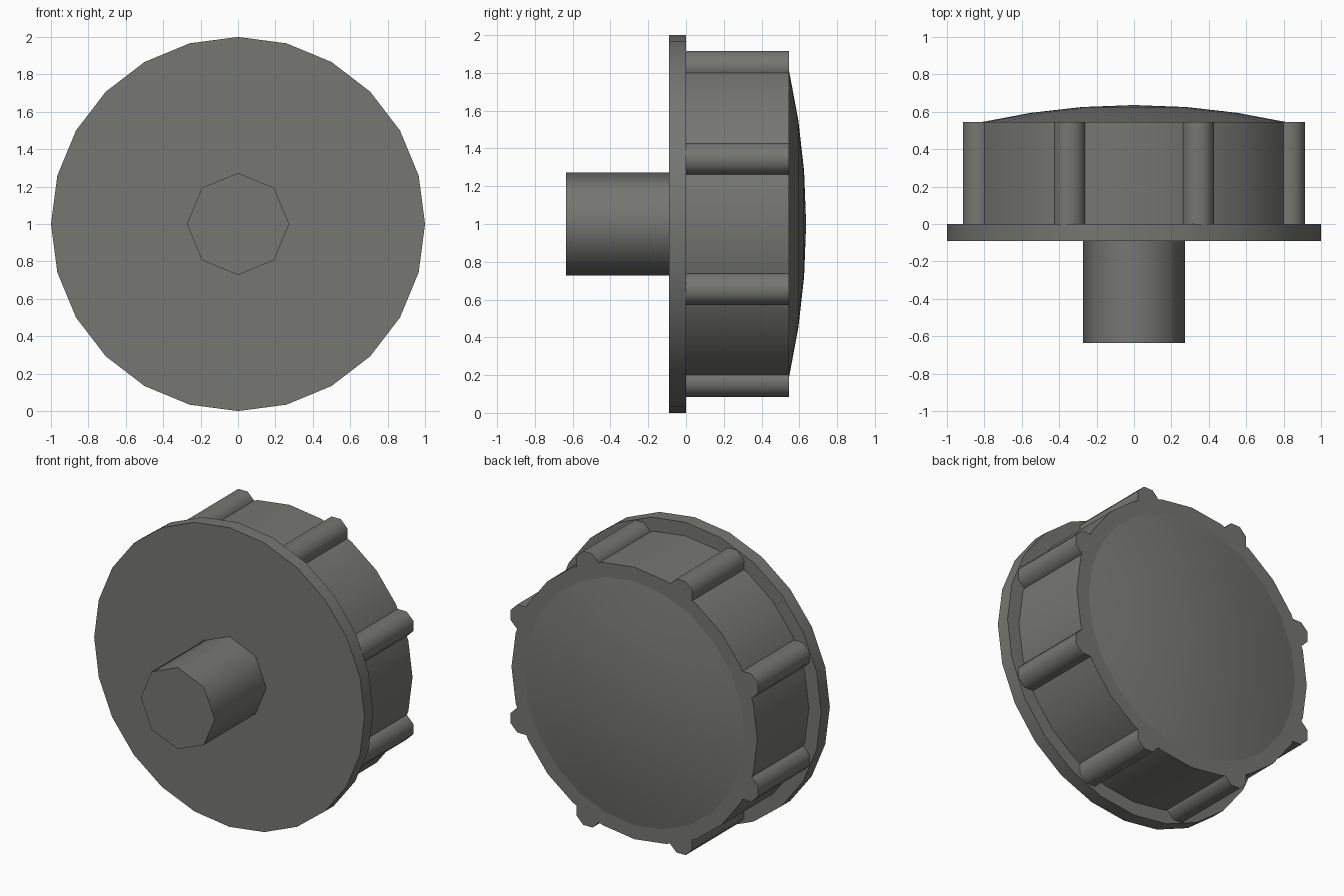
import bpy, bmesh, math

if "Cube" in bpy.data.objects:
    bpy.data.objects.remove(bpy.data.objects["Cube"])

mat = bpy.data.materials.new("dark_grey")
mat.diffuse_color = (0.18, 0.18, 0.17, 1)
mat.use_nodes = True
mat.node_tree.nodes["Principled BSDF"].inputs["Base Color"].default_value = mat.diffuse_color


def lathe(name, profile, sides, cx=0.0, cz=1.0, phase=0.0):
    """Spin (radius, y) points about a y-parallel axis; radius 0 closes to a point,
    otherwise the ends are capped with flat polygons."""
    bm = bmesh.new()
    rings = []
    for r, y in profile:
        if r == 0:
            rings.append([bm.verts.new((cx, y, cz))] * sides)
            continue
        angles = [phase + math.tau * i / sides for i in range(sides)]
        rings.append([bm.verts.new((cx + r * math.cos(a), y, cz + r * math.sin(a)))
                      for a in angles])
    for a, b in zip(rings, rings[1:]):
        for i in range(sides):
            j = (i + 1) % sides
            quad = list(dict.fromkeys((a[i], a[j], b[j], b[i])))
            bm.faces.new(quad)
    for ring, (r, _) in ((rings[0], profile[0]), (rings[-1], profile[-1])):
        if r > 0:
            bm.faces.new(ring)
    bmesh.ops.recalc_face_normals(bm, faces=bm.faces[:])
    mesh = bpy.data.meshes.new(name)
    bm.to_mesh(mesh)
    bm.free()
    mesh.materials.append(mat)
    ob = bpy.data.objects.new(name, mesh)
    bpy.context.collection.objects.link(ob)
    bpy.ops.object.select_all(action='DESELECT')
    ob.select_set(True)
    bpy.context.view_layer.objects.active = ob
    bpy.ops.object.shade_smooth_by_angle(angle=math.radians(50))
    return ob


# Octagonal shaft and round base flange
lathe("shaft", [(0.273, -0.636), (0.273, -0.09)], 8)
lathe("flange", [(1.0, -0.091), (1.0, 0.0)], 24)

# Knob body with a shallow domed cap on its face
lathe("knob_body", [(0.909, 0.0), (0.909, 0.545)], 24)
R, H = 0.815, 0.091
dome = [(r, 0.545 + H * (1 - (r / R) ** 2)) for r in (R, 0.55, 0.28, 0)]
lathe("domed_cap", dome, 24)

# Eight grip ribs around the body
for k in range(8):
    a = math.radians(22.5 + 45 * k)
    lathe(f"grip_rib_{k + 1}", [(0.09, 0.0), (0.09, 0.545)], 8,
          0.9 * math.cos(a), 1 + 0.9 * math.sin(a), a)
